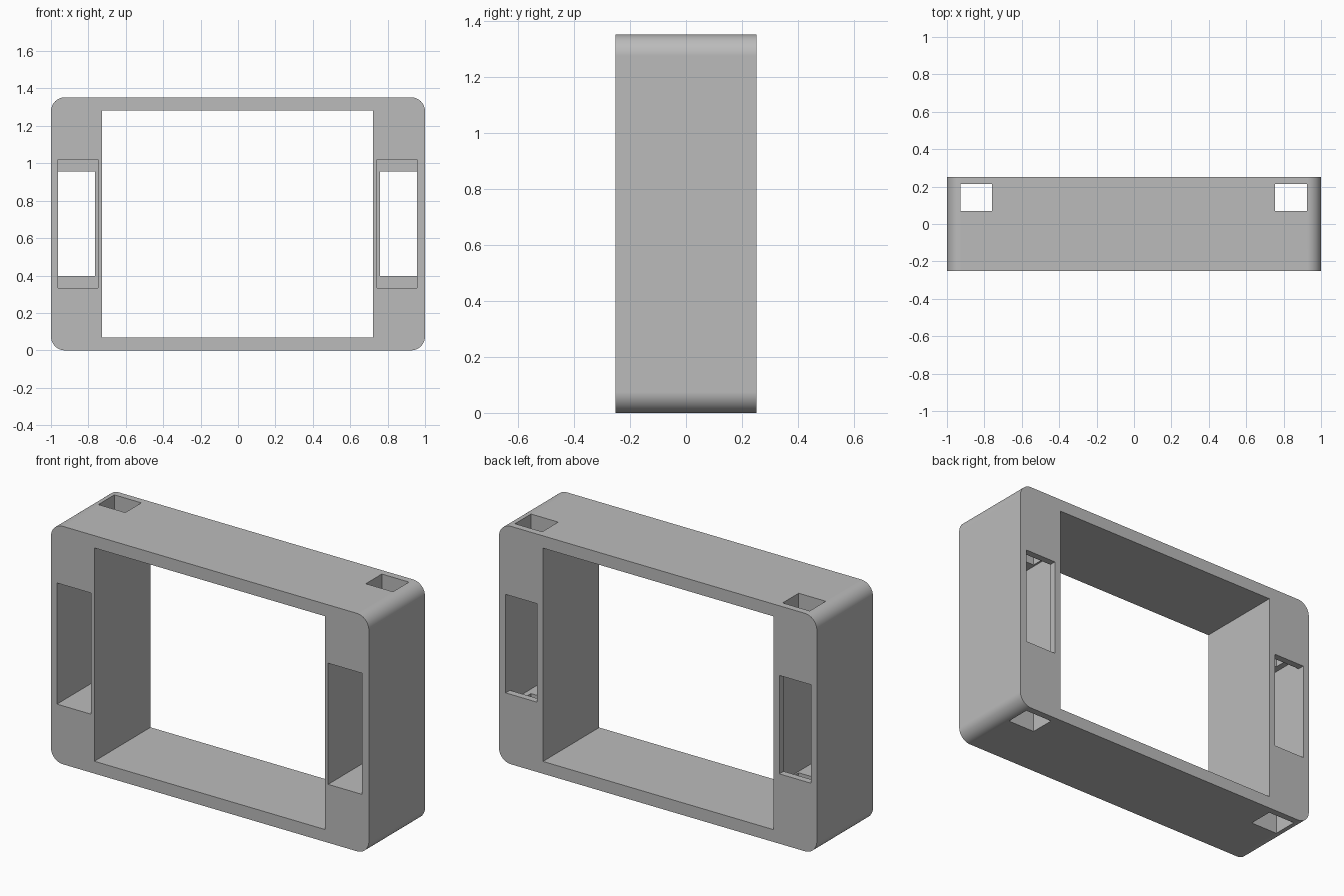
import bpy, bmesh, math
from mathutils import Vector

if "Cube" in bpy.data.objects:
    bpy.data.objects.remove(bpy.data.objects["Cube"], do_unlink=True)

HALF_DEPTH, HEIGHT, CORNER = 0.2525, 1.353, 0.075
OVER = 0.1          # overshoot of the cutters past the outer faces
LIP_Y = 0.214       # inner side of the thin back lip


def box(name, x, y, z, corner=0.0):
    """Box between coordinate pairs, optionally with rounded edges along y."""
    bm = bmesh.new()
    bmesh.ops.create_cube(bm, size=1)
    for v in bm.verts:
        v.co = Vector([(a + b) / 2 + c * (b - a) for c, (a, b) in zip(v.co, (x, y, z))])
    if corner:
        edges = [e for e in bm.edges
                 if abs(e.verts[0].co.y - e.verts[1].co.y) > 0.01]
        bmesh.ops.bevel(bm, geom=edges, offset=corner, segments=12,
                        profile=0.5, affect='EDGES')
    mesh = bpy.data.meshes.new(name)
    bm.to_mesh(mesh)
    bm.free()
    obj = bpy.data.objects.new(name, mesh)
    bpy.context.collection.objects.link(obj)
    return obj


def cut(target, x, y, z):
    """Subtract a box from the target and discard the cutter."""
    cutter = box("cutter", x, y, z)
    cutter.hide_render = True
    mod = target.modifiers.new("cut", 'BOOLEAN')
    mod.operation = 'DIFFERENCE'
    mod.solver = 'EXACT'
    mod.object = cutter
    bpy.context.view_layer.objects.active = target
    bpy.ops.object.modifier_apply(modifier=mod.name)
    bpy.data.objects.remove(cutter, do_unlink=True)


# Rounded outer body with the large central window
frame = box("frame", (-1, 1), (-HALF_DEPTH, HALF_DEPTH), (0, HEIGHT), CORNER)
front, back = -HALF_DEPTH - OVER, HALF_DEPTH + OVER
cut(frame, (-0.727, 0.723), (front, back), (0.07, 1.283))

# Each side post: deep front pocket, smaller back slot, vertical channel
for pocket_x, slot_x, channel_x in (
        ((-0.962, -0.748), (-0.962, -0.764), (-0.928, -0.758)),
        ((0.744, 0.958), (0.76, 0.958), (0.755, 0.926))):
    cut(frame, pocket_x, (front, LIP_Y), (0.332, 1.021))
    cut(frame, slot_x, (LIP_Y - 0.05, back), (0.397, 0.957))
    cut(frame, channel_x, (0.07, LIP_Y), (-OVER, HEIGHT + OVER))

# Single grey material
grey = bpy.data.materials.new("grey plastic")
grey.use_nodes = True
colour = (0.5, 0.5, 0.5, 1)
grey.diffuse_color = colour
grey.node_tree.nodes["Principled BSDF"].inputs["Base Color"].default_value = colour
frame.data.materials.clear()
frame.data.materials.append(grey)

# Smooth rounded corners, crisp edges elsewhere
bpy.ops.object.select_all(action='DESELECT')
frame.select_set(True)
bpy.context.view_layer.objects.active = frame
bpy.ops.object.shade_smooth_by_angle(angle=math.radians(30))
normals = frame.modifiers.new("flat_face_normals", 'WEIGHTED_NORMAL')
normals.keep_sharp = True
